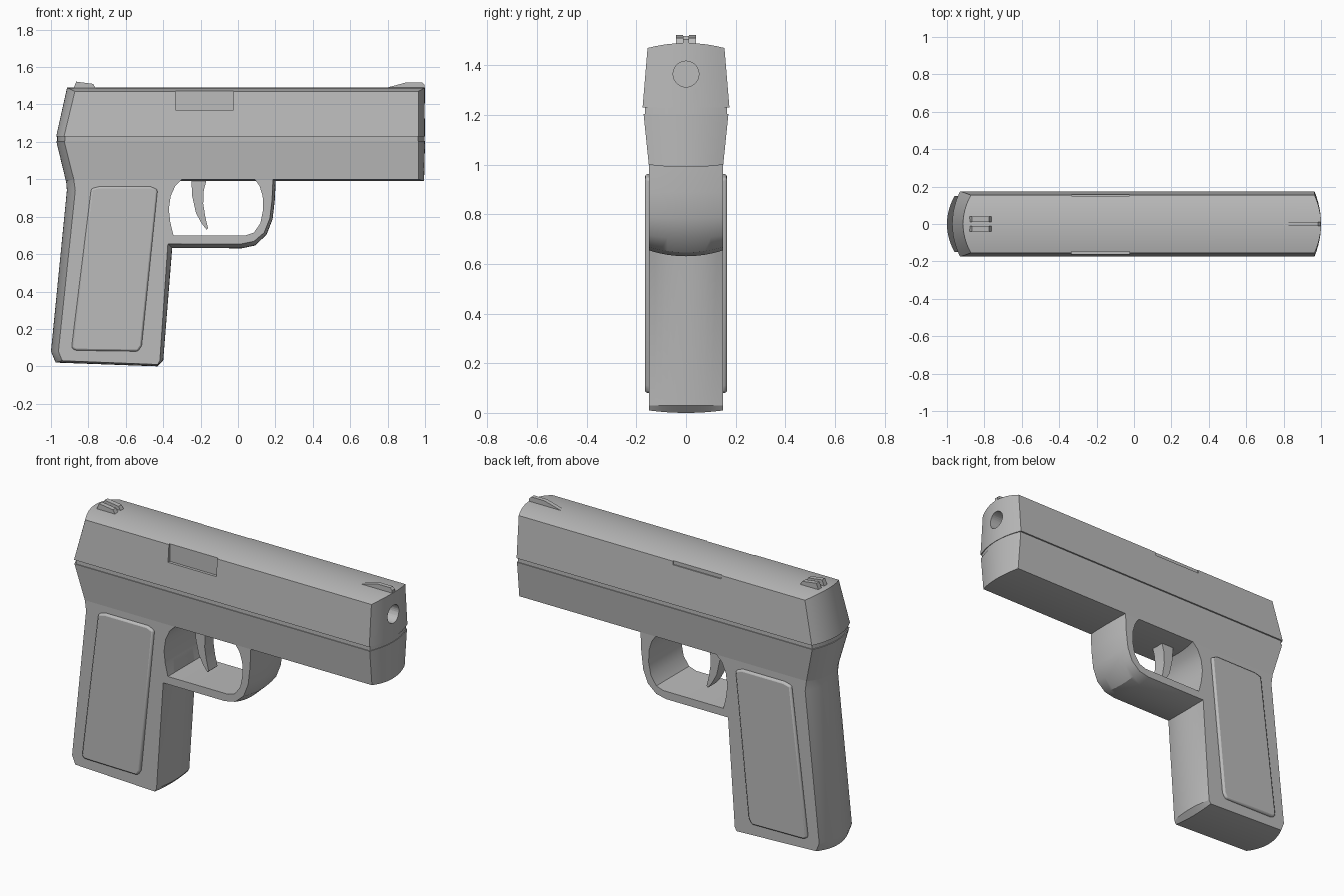
import bpy, bmesh, math

if "Cube" in bpy.data.objects:
    bpy.data.objects.remove(bpy.data.objects["Cube"])

grey = bpy.data.materials.new("plain_grey")
grey.diffuse_color = (0.5, 0.5, 0.5, 1)
grey.use_nodes = True
grey.node_tree.nodes["Principled BSDF"].inputs["Base Color"].default_value = grey.diffuse_color


def finish(ob, angle=30):
    bpy.ops.object.select_all(action='DESELECT')
    ob.select_set(True)
    bpy.context.view_layer.objects.active = ob
    bpy.ops.object.shade_smooth_by_angle(angle=math.radians(angle))


def loft(name, pts, steps=12, yc=0.0):
    """Side profile of (x, z, half width, bulge x, bulge z) swept across y."""
    bm = bmesh.new()
    rows = []
    for i in range(steps + 1):
        s = 2 * i / steps - 1
        k = 1 - s * s
        rows.append([bm.verts.new((x + bx * k, yc + s * w, z + bz * k))
                     for x, z, w, bx, bz in pts])
    n = len(pts)
    for a, b in zip(rows, rows[1:]):
        for j in range(n):
            bm.faces.new((a[j], a[(j + 1) % n], b[(j + 1) % n], b[j]))
    bm.faces.new(rows[0])
    bm.faces.new(rows[-1])
    bmesh.ops.recalc_face_normals(bm, faces=bm.faces)
    me = bpy.data.meshes.new(name)
    bm.to_mesh(me)
    bm.free()
    me.materials.append(grey)
    ob = bpy.data.objects.new(name, me)
    bpy.context.collection.objects.link(ob)
    finish(ob)
    return ob


def plate(name, outline, w, yc=0.0, steps=1):
    return loft(name, [(x, z, w, 0, 0) for x, z in outline], steps, yc)


def cut(ob, cutter):
    m = ob.modifiers.new("cut", 'BOOLEAN')
    m.operation, m.solver, m.object = 'DIFFERENCE', 'EXACT', cutter
    bpy.context.view_layer.objects.active = ob
    bpy.ops.object.modifier_apply(modifier=m.name)
    bpy.data.objects.remove(cutter)


# Upper slide, with domed top and bowed ends
slide = loft("slide", [
    (-0.93, 1.23, .175, -.042, 0), (-0.872, 1.47, .155, -.042, .02),
    (0.965, 1.47, .155, .035, .02), (0.965, 1.23, .175, .035, 0)])

# Side port, rear port notch and bore cut out of the slide
for y, z in ((-0.247, 1.37), (0.25, 1.45)):
    cut(slide, plate("port_cutter", [(-.335, z), (-.025, z), (-.025, 1.6), (-.335, 1.6)], 0.1, y))
bpy.ops.mesh.primitive_cylinder_add(vertices=32, radius=.052, depth=0.6,
                                    location=(1.0, 0, 1.365), rotation=(0, math.pi / 2, 0))
cut(slide, bpy.context.object)
finish(slide)

# Recessed seam between slide and frame
loft("seam", [
    (-0.925, 1.195, .166, -.042, 0), (-0.925, 1.235, .166, -.042, 0),
    (0.962, 1.235, .166, .035, 0), (0.962, 1.195, .166, .035, 0)])

# Frame below the slide
loft("frame", [
    (-0.93, 1.205, .171, -.042, 0), (-0.878, 1.0, .15, -.042, -.01),
    (0.965, 1.0, .15, .03, -.01), (0.965, 1.205, .171, .035, 0)])

# Grip
loft("grip", [
    (-.878, 1.0, .15, -.042, 0), (-.87, .94, .15, -.045, 0),
    (-.96, .08, .15, -.04, 0), (-.94, .03, .15, -.035, -.01),
    (-.43, .01, .15, 0, -.01), (-.418, .03, .15, .018, 0),
    (-.375, .655, .15, .025, 0), (-.345, .70, .15, 0, 0),
    (-.362, .77, .15, 0, 0), (-.37, .84, .15, 0, 0), (-.36, .91, .15, 0, 0),
    (-.335, .965, .15, 0, 0), (-.30, 1.0, .15, 0, 0)])

# Grip panels, one each side
for side, name in ((-1, "grip_panel_right"), (1, "grip_panel_left")):
    p = plate(name, [(-.785, .95), (-.74, .962), (-.47, .962), (-.43, .945),
                     (-.515, .11), (-.535, .08), (-.87, .085), (-.89, .10)], .0225, side * .143)
    b = p.modifiers.new("edge", 'BEVEL')
    b.width, b.segments, b.limit_method = .01, 2, 'ANGLE'
    finish(p)

# Trigger guard
loft("trigger_guard", [
    (-.375, .655, .15, 0, -.022), (.02, .655, .15, 0, -.024), (.085, .668, .15, .006, -.022),
    (.14, .715, .15, .012, -.012), (.17, .79, .15, .015, -.004), (.182, .89, .15, .015, 0),
    (.187, 1.0, .15, .015, 0), (.09, 1.0, .15, 0, 0), (.115, .965, .15, 0, 0),
    (.132, .91, .15, 0, 0), (.135, .84, .15, 0, 0), (.12, .765, .15, 0, 0),
    (.085, .715, .15, 0, 0), (.04, .70, .15, 0, 0), (-.36, .70, .15, 0, 0)])

# Curved trigger
plate("trigger", [
    (-.25, 1.01), (-.245, .91), (-.225, .82), (-.195, .765), (-.168, .73), (-.16, .738),
    (-.175, .80), (-.186, .87), (-.183, .94), (-.165, 1.01)], .04)

# Rear sight posts and front sight blade
for side, name in ((-1, "rear_sight_right"), (1, "rear_sight_left")):
    plate(name, [(-.89, 1.46), (-.865, 1.522), (-.775, 1.51), (-.75, 1.47)], .014, side * .026)
plate("front_sight", [(.77, 1.483), (.9, 1.518), (.985, 1.518), (.998, 1.505), (.998, 1.47), (.77, 1.47)], .012)
